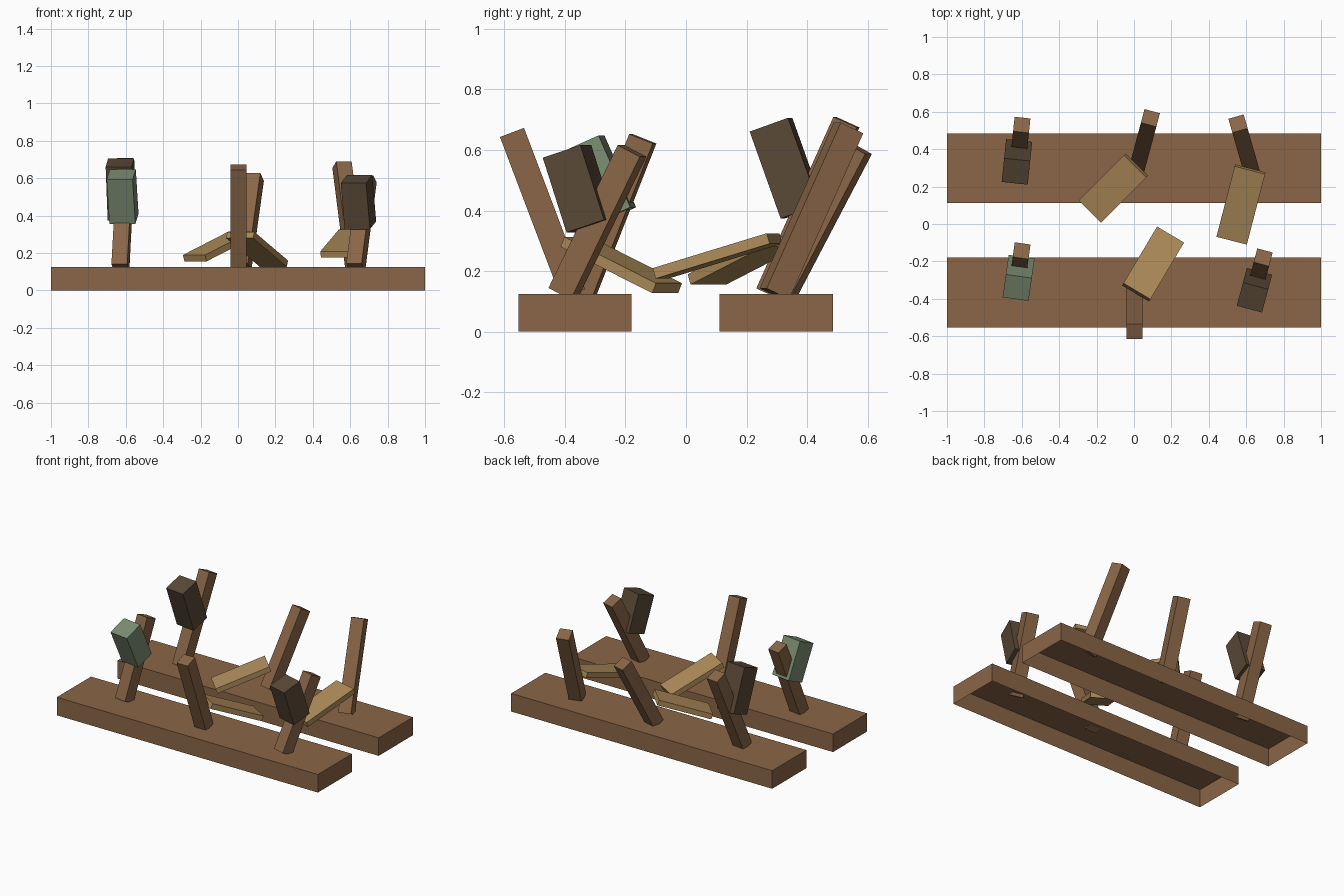
import bpy
import bmesh
from math import radians, atan2, degrees, hypot
from mathutils import Matrix, Vector

old = bpy.data.objects.get("Cube")
if old:
    bpy.data.objects.remove(old, do_unlink=True)


def material(name, rgb):
    """Flat colour given as 0-255 display values, stored as linear."""
    lin = [((c / 255 + 0.055) / 1.055) ** 2.4 for c in rgb] + [1.0]
    mat = bpy.data.materials.new(name)
    mat.use_nodes = True
    mat.diffuse_color = lin
    mat.node_tree.nodes["Principled BSDF"].inputs["Base Color"].default_value = lin
    return mat


BROWN = material("brown wood", (138, 102, 71))
TAN = material("tan wood", (174, 140, 90))
DARK = material("dark bark", (90, 73, 55))
GREEN = material("moss green", (124, 142, 114))


def box(name, centre, size, mat, yaw=0, pitch=0, open_bottom=False):
    """Box turned by pitch about x, then by yaw about z (degrees)."""
    bm = bmesh.new()
    bmesh.ops.create_cube(bm, size=1)
    bmesh.ops.scale(bm, vec=size, verts=bm.verts)
    if open_bottom:
        under = [f for f in bm.faces if f.normal.z < -0.9]
        bmesh.ops.delete(bm, geom=under, context='FACES_ONLY')
    mesh = bpy.data.meshes.new(name)
    bm.to_mesh(mesh)
    bm.free()
    mesh.materials.append(mat)
    obj = bpy.data.objects.new(name, mesh)
    bpy.context.collection.objects.link(obj)
    obj.matrix_world = (Matrix.Translation(centre)
                        @ Matrix.Rotation(radians(yaw), 4, 'Z')
                        @ Matrix.Rotation(radians(pitch), 4, 'X'))
    return obj


DECK = 0.125


def post(name, base, top, yaw):
    """Square post leaning from a point on the deck to its top centre."""
    foot, head = Vector((*base, DECK)), Vector(top)
    d = head - foot
    lean = degrees(atan2(hypot(d.x, d.y), d.z))
    if d.y < 0:
        lean = -lean
    box(name, (foot + head) / 2, (0.085, 0.085, d.length), BROWN, yaw, -lean)


# Two long hollow bases, open underneath
for side, y in (("front", -0.367), ("back", 0.298)):
    box(side + "_base", (0, y, DECK / 2), (2, 0.374, DECK), BROWN, open_bottom=True)

# Leaning posts
post("back_right_post", (-0.627, 0.275), (-0.60, 0.53, 0.692), -6)
post("back_middle_post", (0.02, 0.315), (0.088, 0.567, 0.607), -15)
post("back_left_post", (0.626, 0.292), (0.556, 0.537, 0.673), 16)
post("front_right_post", (-0.63, -0.345), (-0.60, -0.143, 0.637), -8)
post("front_middle_post", (0.003, -0.373), (0.003, -0.575, 0.658), 0)
post("front_left_post", (0.63, -0.407), (0.69, -0.178, 0.597), -15)

# Chunky blocks mounted on the outer posts
for name, centre, length, mat, yaw, pitch in (
        ("back_right_block", (-0.626, 0.332, 0.54), 0.305, DARK, -6, 19.7),
        ("front_right_block", (-0.617, -0.288, 0.502), 0.26, GREEN, -8, 24),
        ("front_left_block", (0.644, -0.354, 0.472), 0.26, DARK, -15, 18.2)):
    box(name, centre, (0.14, 0.135, length), mat, yaw, pitch)

# Sloping foot planks
for name, centre, length, yaw, pitch in (
        ("back_middle_plank", (-0.11, 0.191, 0.235), 0.365, -45, 20),
        ("back_left_plank", (0.572, 0.104, 0.25), 0.406, -14.5, 16.5),
        ("front_middle_plank", (0.102, -0.214, 0.22), 0.384, 149.3, 23.5)):
    box(name, centre, (0.168, length, 0.036), TAN, yaw, pitch)
